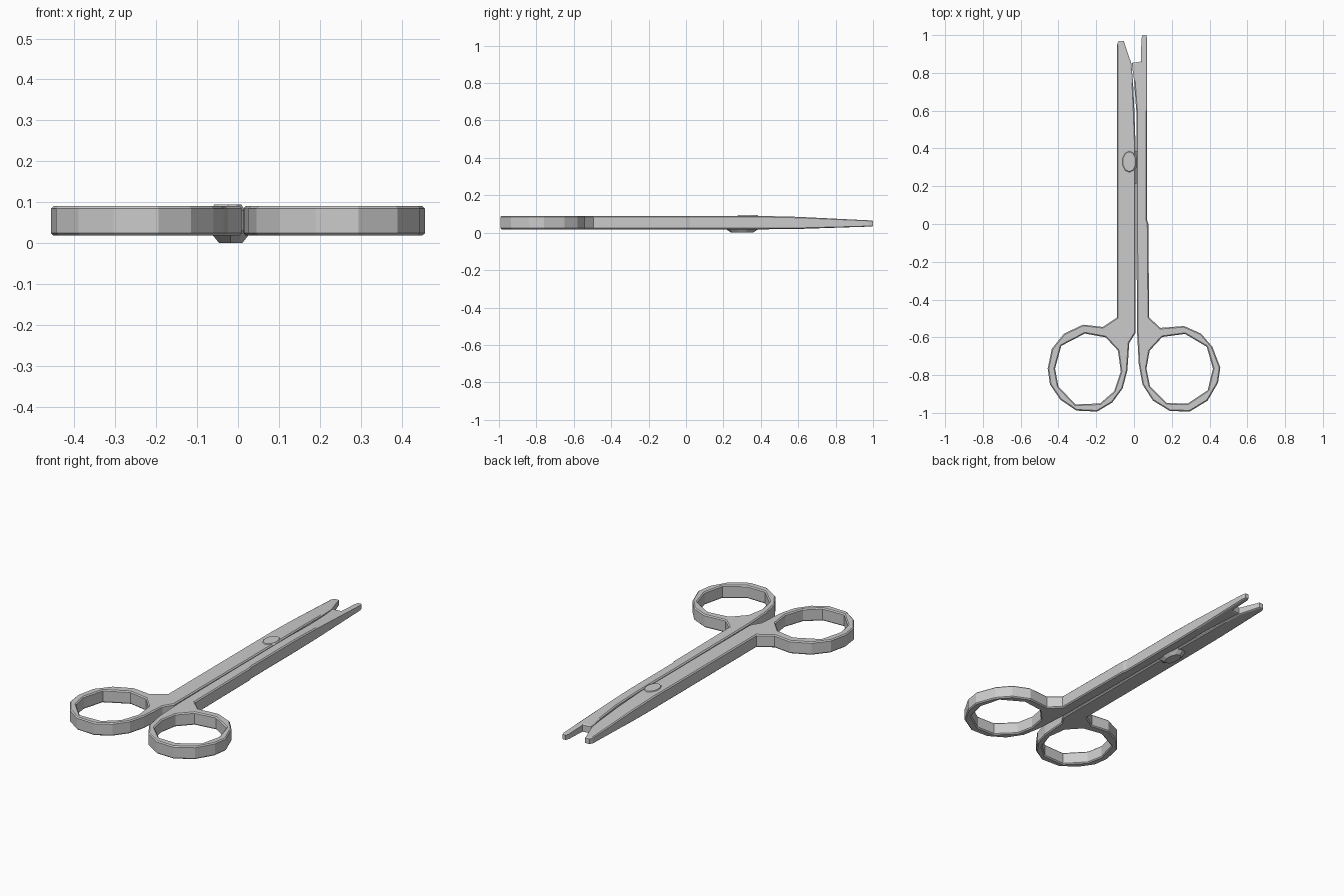
import bpy, bmesh, math

if "Cube" in bpy.data.objects:
    bpy.data.objects.remove(bpy.data.objects["Cube"])

MID, HALF, CHAMFER = 0.054, 0.036, 0.006


def taper(y):
    # blades thin out towards the tips
    if y < 0.4:
        return 1.0
    if y < 0.6:
        return 1.0 - (y - 0.4) * 0.5
    return 0.9 - (y - 0.6) * 1.15


def plate(name, outline, hole):
    # chamfered flat plate with a finger hole
    cu = bpy.data.curves.new(name, 'CURVE')
    cu.dimensions = '2D'
    cu.fill_mode = 'BOTH'
    cu.extrude = HALF - CHAMFER
    cu.bevel_depth = CHAMFER
    cu.bevel_resolution = 0
    cu.offset = -CHAMFER
    for pts in (outline, hole):
        sp = cu.splines.new('POLY')
        sp.points.add(len(pts) - 1)
        for p, (x, y) in zip(sp.points, pts):
            p.co = (x, y, 0, 1)
        sp.use_cyclic_u = True
    ob = bpy.data.objects.new(name, cu)
    bpy.context.collection.objects.link(ob)
    bpy.ops.object.select_all(action='DESELECT')
    ob.select_set(True)
    bpy.context.view_layer.objects.active = ob
    bpy.ops.object.convert(target='MESH')
    ob = bpy.context.view_layer.objects.active
    bm = bmesh.new()
    bm.from_mesh(ob.data)
    bmesh.ops.remove_doubles(bm, verts=bm.verts, dist=0.0005)
    for v in bm.verts:
        v.co.z = MID + v.co.z * taper(v.co.y) - max(0, v.co.y - 0.4) * 0.008
    bmesh.ops.recalc_face_normals(bm, faces=bm.faces)
    for f in bm.faces:
        f.smooth = False
    bm.to_mesh(ob.data)
    bm.free()
    return ob


def frustum(name, loc, r1, r2, depth, stretch=1.0, sides=10):
    bpy.ops.mesh.primitive_cone_add(vertices=sides, radius1=r1, radius2=r2,
                                    depth=depth, location=loc)
    ob = bpy.context.object
    ob.name = name
    ob.scale.y = stretch
    return ob


# left half: blade, shank and finger ring
plate("left_half", [
    (-.09, -.495), (-.09, 0), (-.09, .4), (-.09, .6), (-.09, .95), (-.082, .97),
    (-.055, .97), (-.045, .94), (-.014, .85), (-.005, .75), (.002, .6),
    (.009, .4), (.009, 0), (.009, -.575), (-.025, -.63), (-.035, -.775),
    (-.06, -.87), (-.115, -.945), (-.195, -.993), (-.305, -.988),
    (-.39, -.93), (-.445, -.85), (-.457, -.765), (-.435, -.66), (-.37, -.58),
    (-.27, -.533), (-.165, -.545)],
    [(-.418, -.765), (-.385, -.645), (-.26, -.58), (-.15, -.60), (-.085, -.67),
     (-.07, -.78), (-.105, -.885), (-.18, -.95), (-.31, -.955), (-.40, -.86)])

# right half: blade, shank and finger ring
plate("right_half", [
    (.08, -.495), (.076, 0), (.07, .02), (.07, .4), (.07, .6), (.07, .98),
    (.065, 1.0), (.045, 1.0), (.039, .98), (.037, .86), (-.012, .853),
    (.0, .76), (.012, .6), (.013, .4), (.013, 0), (.016, -.57), (.025, -.74),
    (.045, -.85), (.10, -.935), (.19, -.99), (.295, -.993), (.39, -.935),
    (.445, -.84), (.457, -.76), (.415, -.65), (.355, -.58), (.265, -.54),
    (.14, -.55)],
    [(.418, -.765), (.385, -.65), (.27, -.582), (.15, -.598), (.083, -.67),
     (.066, -.765), (.085, -.86), (.175, -.948), (.285, -.95), (.39, -.88)])

# pivot: rivet boss underneath, flat screw head on top
frustum("pivot_boss", (-.018, .30, .015), .03, .055, .03, 1.9)
frustum("pivot_screw", (-.025, .33, .086), .045, .035, .016, 1.5)
